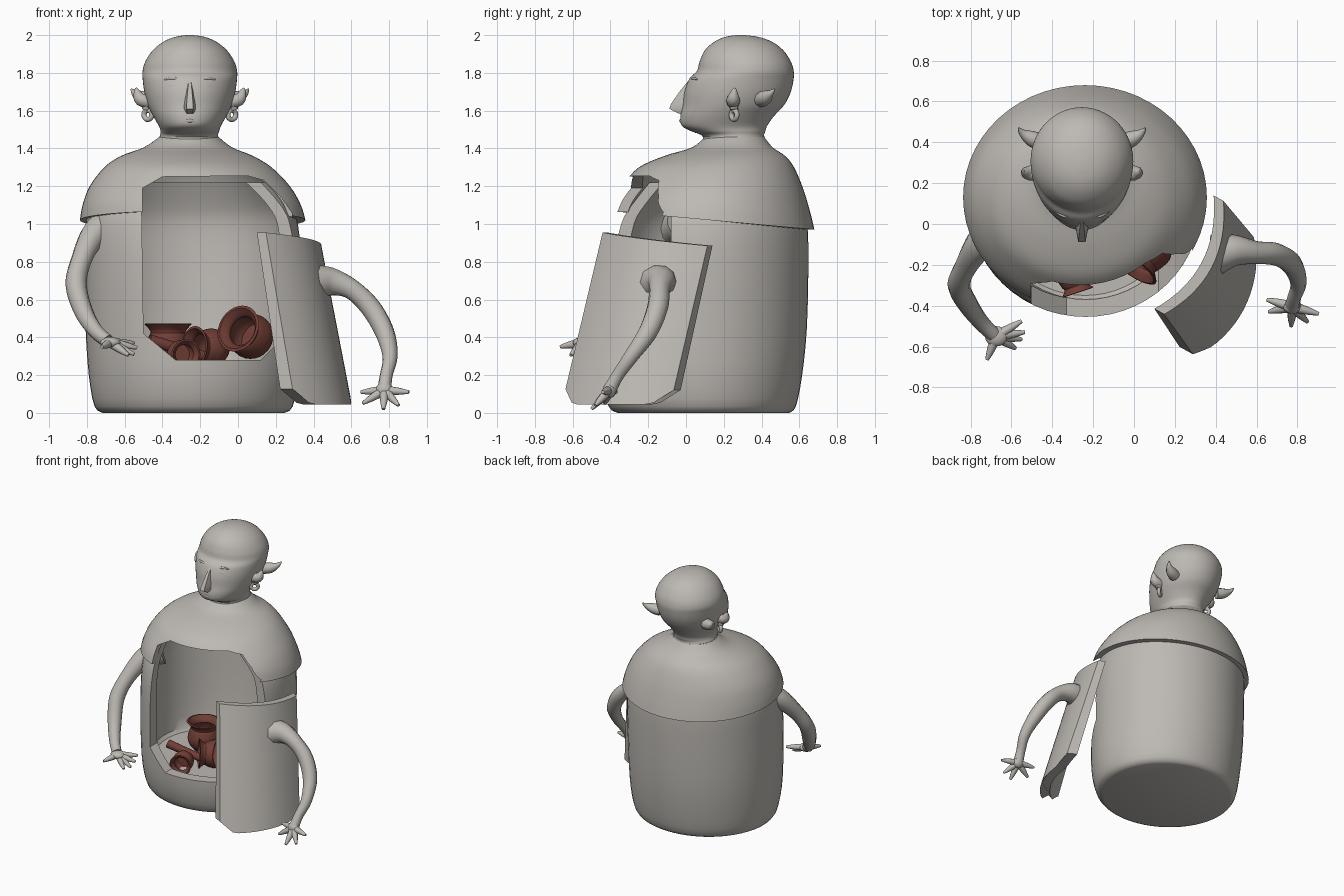
import bpy, bmesh, math
from mathutils import Vector, Matrix

if "Cube" in bpy.data.objects:
    bpy.data.objects.remove(bpy.data.objects["Cube"])


def material(name, rgb):
    m = bpy.data.materials.new(name)
    m.diffuse_color = (*rgb, 1)
    m.use_nodes = True
    m.node_tree.nodes["Principled BSDF"].inputs["Base Color"].default_value = m.diffuse_color
    return m


CLAY = material("grey clay", (0.51, 0.485, 0.45))
RED = material("red brown pottery", (0.165, 0.048, 0.036))


def shade(ob, angle=35):
    bpy.ops.object.select_all(action='DESELECT')
    ob.select_set(True)
    bpy.context.view_layer.objects.active = ob
    bpy.ops.object.shade_smooth_by_angle(angle=math.radians(angle))


def loft(name, rings, mat=CLAY, matrix=None):
    """Skin closed rings of points and cap both ends."""
    bm = bmesh.new()
    vs = [[bm.verts.new(p) for p in r] for r in rings]
    n = len(vs[0])
    for a, b in zip(vs, vs[1:]):
        for i in range(n):
            j = (i + 1) % n
            bm.faces.new((a[i], a[j], b[j], b[i]))
    bm.faces.new(vs[0])
    bm.faces.new(vs[-1])
    bmesh.ops.recalc_face_normals(bm, faces=bm.faces)
    if matrix:
        bm.transform(matrix)
    me = bpy.data.meshes.new(name)
    bm.to_mesh(me)
    bm.free()
    me.materials.append(mat)
    ob = bpy.data.objects.new(name, me)
    bpy.context.collection.objects.link(ob)
    shade(ob)
    return ob


def smooth(rows, steps=4):
    """Catmull-Rom interpolation through rows of numbers."""
    out = []
    for i in range(len(rows) - 1):
        p = [rows[max(0, min(len(rows) - 1, i + k))] for k in (-1, 0, 1, 2)]
        for s in range(steps):
            t = s / steps
            out.append([0.5 * (2 * b + (c - a) * t + (2 * a - 5 * b + 4 * c - d) * t * t
                               + (3 * b - a - 3 * c + d) * t ** 3) for a, b, c, d in zip(*p)])
    return out + [list(rows[-1])]


def oval(z, cx, rx, y0, y1, tilt=0, n=56):
    """Ring from y0 (front) to y1 (back)."""
    cy, ry = (y0 + y1) / 2, (y1 - y0) / 2
    return [Vector((cx + rx * math.cos(a), cy + ry * math.sin(a), z + tilt * math.sin(a)))
            for a in (2 * math.pi * i / n for i in range(n))]


def tube(name, pts, steps=5, mat=CLAY):
    """Tapered round limb; each point is x, y, z, radius."""
    cu = bpy.data.curves.new(name, 'CURVE')
    cu.dimensions = '3D'
    cu.bevel_depth, cu.bevel_resolution, cu.use_fill_caps = 1, 3, True
    rows = smooth(pts, steps)
    sp = cu.splines.new('POLY')
    sp.points.add(len(rows) - 1)
    for p, r in zip(sp.points, rows):
        p.co, p.radius = (*r[:3], 1), max(r[3], 0.002)
    cu.materials.append(mat)
    ob = bpy.data.objects.new(name, cu)
    bpy.context.collection.objects.link(ob)
    bpy.ops.object.select_all(action='DESELECT')
    ob.select_set(True)
    bpy.context.view_layer.objects.active = ob
    bpy.ops.object.convert(target='MESH')
    shade(bpy.context.view_layer.objects.active, 60)


def ball(name, loc, scale):
    bpy.ops.mesh.primitive_uv_sphere_add(segments=16, ring_count=10, location=loc)
    ob = bpy.context.object
    ob.name, ob.scale = name, scale
    ob.data.materials.append(CLAY)
    shade(ob, 60)


def cut(ob, profile, depth):
    """Remove an x-z outline from the front back to y = depth."""
    c = loft("opening_cutter", [[Vector((x, y, z)) for x, z in profile] for y in (-1, depth)])
    c.hide_render = True
    bpy.context.view_layer.objects.active = ob
    m = ob.modifiers.new("opening", 'BOOLEAN')
    m.operation, m.solver, m.object = 'DIFFERENCE', 'EXACT', c
    bpy.ops.object.modifier_apply(modifier=m.name)
    bpy.data.objects.remove(c)
    shade(ob)


# Hollow jar body: outside, rim tucked under the cape, inside, inner floor
outer = smooth([(0.0, -.235, .48, -.36, .545), (.035, -.235, .525, -.41, .582), (.2, -.235, .555, -.45, .615),
                (.45, -.24, .567, -.455, .64), (.8, -.24, .572, -.445, .648), (1.0, -.245, .562, -.405, .642),
                (1.1, -.25, .53, -.35, .615), (1.22, -.26, .46, -.26, .56)], 3)
inner = [(z, cx, rx - w, y0 + w, y1 - w) for z, cx, rx, y0, y1 in reversed(outer) if z > .26
         for w in (.095 - .035 * min(z, 1),)]
body = loft("jar_body", [oval(*r) for r in outer + inner + [(.25, -.24, .45, -.35, .52)]])
cut(body, [(-.515, 1.4), (-.5, .42), (-.33, .28), (.12, .28), (.2, .36), (.35, .6), (.4, 1.4)], -.08)

# Cape-like shoulder lid with a thin shell
shell = smooth([(1.02, -.24, .597, -.42, .68, -.05), (1.1, -.245, .578, -.39, .657, -.035),
                (1.2, -.255, .53, -.33, .62, -.012), (1.3, -.265, .443, -.25, .572, 0),
                (1.36, -.27, .35, -.115, .525, 0), (1.405, -.265, .235, .03, .46, 0),
                (1.46, -.26, .158, .1, .415, 0)], 4)
under = [(z - .012, cx, rx - .045, y0 + .045, y1 - .045, t) for z, cx, rx, y0, y1, t in shell if z < 1.37]
under[0] = (shell[0][0], *under[0][1:])
cape = loft("shoulder_cape", [oval(*r) for r in shell[::-1] + under])
cut(cape, [(-.505, .8), (-.505, 1.19), (-.4, 1.25), (.05, 1.255), (.14, 1.23),
           (.22, 1.15), (.285, 1.06), (.285, .8)], -.06)

# Head and neck, with a soft step at the hairline
head = [(1.38, -.26, .19, .06, .45), (1.46, -.26, .156, .09, .415), (1.49, -.255, .155, .03, .42),
        (1.52, -.255, .165, -.022, .43), (1.57, -.255, .193, -.03, .465), (1.63, -.255, .222, -.018, .52),
        (1.7, -.255, .241, -.008, .555), (1.77, -.255, .25, .018, .57), (1.81, -.255, .25, .058, .57),
        (1.86, -.255, .236, .072, .555), (1.92, -.255, .196, .1, .515), (1.965, -.255, .14, .15, .455),
        (1.99, -.255, .08, .205, .385), (2.0, -.255, .02, .265, .315)]
loft("head", [oval(*r) for r in smooth(head, 4)])

# Wedge nose: bridge, tip and base as triangular sections
HX = -.255
loft("nose", [[Vector((HX - w, .05, z)), Vector((HX - w * .4, y, z)), Vector((HX + w * .4, y, z)),
               Vector((HX + w, .05, z))]
              for z, y, w in ((1.76, .014, .014), (1.7, -.035, .03), (1.635, -.08, .042),
                              (1.61, -.088, .044), (1.585, -.04, .038))])
for s in (-1, 1):
    for part, z, y in (("brow", 1.765, .034), ("eyelid", 1.73, .025)):
        tube(part, [(HX + s * .05, y, z, .004), (HX + s * .09, y + .005, z + .006, .008),
                    (HX + s * .135, y + .028, z, .004)], 4)
    # Front ear lobe, pointed rear ear, earring
    tube("front_ear", [(HX + s * .2, .25, 1.645, .035), (HX + s * .26, .25, 1.66, .036),
                       (HX + s * .28, .255, 1.7, .018), (HX + s * .285, .26, 1.72, .005)], 4)
    tube("ear_lobe", [(HX + s * .225, .25, 1.65, .03), (HX + s * .235, .255, 1.605, .02)], 3)
    tube("rear_ear", [(HX + s * .2, .4, 1.66, .042), (HX + s * .25, .42, 1.67, .038),
                      (HX + s * .29, .445, 1.69, .02), (HX + s * .31, .47, 1.715, .004)], 4)
    bpy.ops.mesh.primitive_torus_add(location=(HX + s * .222, .255, 1.578), rotation=(math.pi / 2, 0, s * .6),
                                     major_radius=.025, minor_radius=.014, major_segments=16, minor_segments=8)
    ring = bpy.context.object
    ring.name = "earring"
    ring.data.materials.append(CLAY)
    shade(ring, 60)
tube("lips", [(HX - .05, .0, 1.545, .006), (HX, -.026, 1.547, .01), (HX + .05, .0, 1.545, .006)], 4)

# Removed curved door panel leaning beside the jar
A, B = Vector((.10, -.415, .955)), Vector((.39, .14, .885))
C, D = Vector((.235, -.62, .045)), Vector((.535, -.045, .045))
out = Vector((.874, -.486, 0))
us = [i / 16 for i in range(17)]


def panel(u, v, thick):
    v *= 1 - .09 * max(0, (.14 - u) / .14) - .09 * max(0, (u - .86) / .14)
    p = A.lerp(B, u).lerp(C.lerp(D, u), v)
    return p + out * (.4 * u * (1 - u) + thick)


loft("door_panel", [[panel(u, v, 0) for u in us] + [panel(u, v, t) for u in us[::-1]]
                    for v, t in [(i / 10, .055 + .002 * i) for i in range(11)]])

# Arms with hands and spread fingers
arms = {
    "right_side": ([(.4, -.15, .69, .10), (.49, -.13, .695, .078), (.6, -.14, .655, .056), (.7, -.15, .56, .056),
                    (.775, -.2, .43, .052), (.805, -.29, .3, .04), (.785, -.36, .2, .034), (.775, -.40, .13, .037)],
                   (.775, -.405, .12), (.046, .036, .042),
                   [(.65, -.37, .11), (.66, -.43, .05), (.77, -.5, .02), (.85, -.48, .04), (.905, -.44, .11)]),
    "left_side": ([(-.66, -.02, 1.0, .1), (-.755, -.1, .95, .075), (-.825, -.21, .82, .056), (-.857, -.3, .68, .056),
                   (-.815, -.39, .53, .05), (-.75, -.48, .43, .04), (-.69, -.54, .38, .036)],
                  (-.675, -.55, .372), (.055, .05, .03),
                  [(-.55, -.475, .37), (-.535, -.53, .345), (-.55, -.565, .31), (-.58, -.61, .305), (-.72, -.665, .35)]),
}
for side, (path, palm, size, tips) in arms.items():
    tube(side + "_arm", path)
    ball(side + "_palm", palm, size)
    for tip in tips:
        mid = Vector(palm).lerp(Vector(tip), .55)
        tube(side + "_finger", [(*palm, .026), (*mid, .02), (*tip, .009)], 3)

# Pots standing and lying inside
POT = smooth([(.065, 0), (.1, .04), (.115, .09), (.1, .15), (.09, .175), (.122, .215)], 3)
POT += [(r - .014, z + .003) for r, z in POT[:2:-1]]


def pot(name, base, axis, scale):
    m = Matrix.Translation(base) @ Vector(axis).to_track_quat('Z', 'Y').to_matrix().to_4x4() @ Matrix.Scale(scale, 4)
    loft(name, [oval(z, 0, r, -r, r, 0, 28) for r, z in POT], RED, m)


pot("standing_pot", (-.37, .1, .25), (0, 0, 1), 1.03)
pot("fallen_pot", (-.08, -.04, .34), (-.75, -.6, .05), .9)
pot("small_pot", (-.32, -.2, .31), (.3, -.9, 0), .66)
pot("tilted_pot", (.12, -.04, .375), (-.5, -.75, .3), 1.05)
tube("ladle_handle", [(-.47, -.21, .385, .032), (-.3, -.17, .335, .03), (-.17, -.13, .295, .03)], 3, RED)
